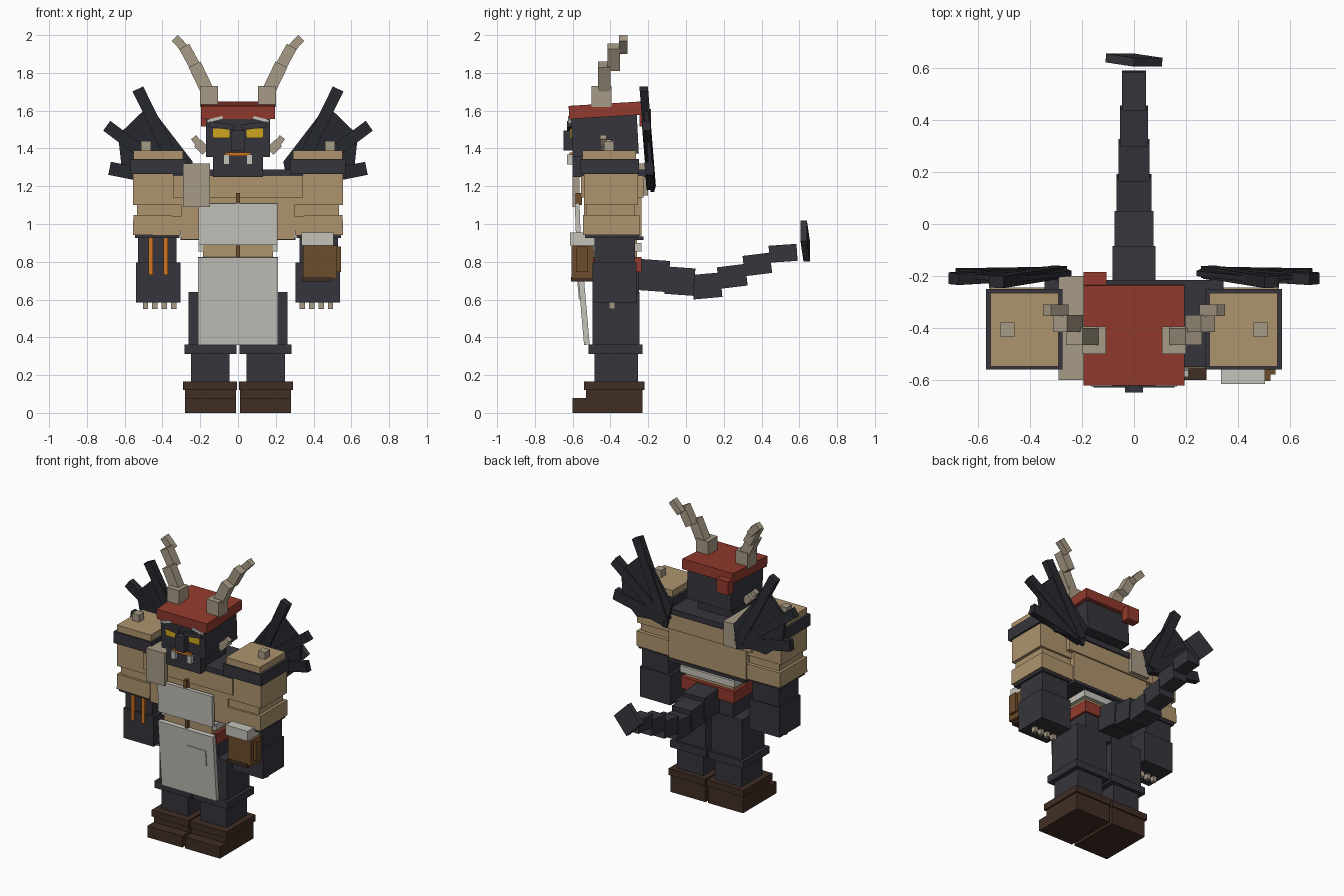
import bpy, bmesh, math
from mathutils import Matrix, Euler


def material(name, srgb):
    m = bpy.data.materials.new(name)
    m.diffuse_color = [((c / 255 + 0.055) / 1.055) ** 2.4 for c in srgb] + [1]
    return m


DARK = material("charcoal hide", (54, 53, 60))
WING = material("wing black", (41, 42, 48))
TAN = material("tan cloth", (174, 148, 110))
BONE = material("bone", (167, 155, 134))
LIGHT = material("apron grey", (196, 194, 186))
RED = material("red scarf", (146, 58, 46))
BOOT = material("boot brown", (64, 46, 36))
WOOD = material("mug brown", (108, 76, 44))
YELLOW = material("eye yellow", (205, 165, 32))
ORANGE = material("orange", (208, 116, 34))


def finish(name, mat, bm):
    bmesh.ops.recalc_face_normals(bm, faces=bm.faces)
    me = bpy.data.meshes.new(name)
    bm.to_mesh(me)
    bm.free()
    me.materials.append(mat)
    ob = bpy.data.objects.new(name, me)
    bpy.context.collection.objects.link(ob)
    return ob


def box(name, mat, x, y, z, rot=(0, 0, 0), side=1):
    """Box from (low, high) ranges, turned about its centre; side -1 mirrors in x."""
    bm = bmesh.new()
    bmesh.ops.create_cube(bm, size=1)
    c = [(a + b) / 2 for a, b in (x, y, z)]
    s = [b - a for a, b in (x, y, z)]
    r = Euler([math.radians(a) for a in rot]).to_matrix().to_4x4()
    bm.transform(Matrix.Scale(side, 4, (1, 0, 0)) @ Matrix.Translation(c) @ r @ Matrix.Diagonal((*s, 1)))
    return finish(name, mat, bm)


def pair(name, mat, x, y, z, rot=(0, 0, 0)):
    for s, tag in ((-1, "_right"), (1, "_left")):
        box(name + tag, mat, x, y, z, rot, s)


def beam_pair(name, mat, p, q, width, y):
    """Mirrored bar running from p to q in the front plane."""
    dx, dz = q[0] - p[0], q[1] - p[1]
    cx, cz, h = (p[0] + q[0]) / 2, (p[1] + q[1]) / 2, math.hypot(dx, dz) / 2
    pair(name, mat, (cx - width / 2, cx + width / 2), y, (cz - h, cz + h),
         (0, math.degrees(math.atan2(dx, dz)), 0))


def wing_plate(name, pts, y, thick):
    """Mirrored flat plate from an x-z outline, leaning forward at the top."""
    for s, tag in ((-1, "_right"), (1, "_left")):
        bm = bmesh.new()
        f, b = [[bm.verts.new((s * px, y + d - 0.08 * (pz - 1.2), pz)) for px, pz in pts]
                for d in (-thick / 2, thick / 2)]
        bm.faces.new(f)
        bm.faces.new(b)
        for i in range(len(pts)):
            j = (i + 1) % len(pts)
            bm.faces.new((f[i], f[j], b[j], b[i]))
        finish(name + tag, WING, bm)


# Boots and legs
pair("boot", BOOT, (0.01, 0.28), (-0.53, -0.23), (0, 0.13))
pair("boot_toe", BOOT, (0.01, 0.28), (-0.60, -0.52), (0, 0.08))
pair("boot_cuff", BOOT, (0.006, 0.29), (-0.54, -0.22), (0.12, 0.165))
pair("shin", DARK, (0.045, 0.25), (-0.485, -0.255), (0.16, 0.32))
pair("knee_band", DARK, (0.008, 0.283), (-0.515, -0.23), (0.312, 0.362))
pair("thigh", DARK, (0.02, 0.262), (-0.495, -0.245), (0.36, 0.64))

# Hips and waist wraps
box("pelvis", DARK, (-0.19, 0.19), (-0.49, -0.25), (0.6, 0.77))
box("red_sash", RED, (-0.205, 0.205), (-0.53, -0.235), (0.745, 0.825))
box("waist", TAN, (-0.185, 0.185), (-0.55, -0.26), (0.8, 0.93))
box("apron_belt", LIGHT, (-0.21, 0.21), (-0.545, -0.235), (0.855, 0.9))

# Torso
box("lower_torso", TAN, (-0.30, 0.30), (-0.54, -0.235), (0.92, 1.16))
box("torso_hem", DARK, (-0.305, 0.305), (-0.535, -0.225), (0.915, 0.935))
box("chest", TAN, (-0.345, 0.345), (-0.555, -0.225), (1.14, 1.255))
box("collar", DARK, (-0.345, 0.345), (-0.55, -0.215), (1.25, 1.288))

# Bone strap over one shoulder
box("strap_front", BONE, (-0.29, -0.148), (-0.60, -0.565), (1.09, 1.32))
box("strap_top", BONE, (-0.29, -0.148), (-0.60, -0.20), (1.285, 1.32))
box("strap_back", BONE, (-0.29, -0.148), (-0.23, -0.20), (1.15, 1.32))

# Apron with laces and pocket
box("apron_bib", LIGHT, (-0.21, 0.21), (-0.585, -0.56), (0.89, 1.11), (2, 0, 0))
box("apron_skirt", LIGHT, (-0.212, 0.212), (-0.56, -0.53), (0.36, 0.825), (5, 0, 0))
box("apron_pocket", LIGHT, (0.01, 0.152), (-0.572, -0.55), (0.6, 0.71), (5, 0, 0))
box("upper_lace", WOOD, (-0.01, 0.01), (-0.585, -0.55), (1.1, 1.165))
box("lower_lace", WOOD, (-0.01, 0.01), (-0.57, -0.54), (0.825, 0.885))

# Arms and shoulder pads
pair("upper_arm", TAN, (0.29, 0.557), (-0.54, -0.255), (1.1, 1.27))
pair("elbow", TAN, (0.30, 0.535), (-0.53, -0.27), (1.03, 1.11))
pair("sleeve_cuff", TAN, (0.30, 0.555), (-0.545, -0.245), (0.94, 1.045), (0, -1, 0))
pair("sleeve_lining", DARK, (0.31, 0.545), (-0.535, -0.255), (0.925, 0.945))
pair("pad_base", DARK, (0.275, 0.57), (-0.56, -0.25), (1.265, 1.345))
pair("pad_top", TAN, (0.29, 0.553), (-0.548, -0.265), (1.335, 1.39))
pair("pad_stud", BONE, (0.46, 0.513), (-0.435, -0.38), (1.385, 1.44))
pair("forearm", DARK, (0.325, 0.53), (-0.485, -0.27), (0.72, 0.935))
pair("hand", DARK, (0.305, 0.54), (-0.495, -0.262), (0.585, 0.795))
for i in range(4):
    cx = 0.34 + 0.05 * i
    pair(f"claw_{i + 1}", BONE, (cx - 0.014, cx + 0.014), (-0.407, -0.377), (0.55, 0.59))
for i, cx in enumerate((-0.463, -0.383)):
    box(f"arm_stripe_{i + 1}", ORANGE, (cx - 0.012, cx + 0.012), (-0.503, -0.483), (0.73, 0.925))

# Mug held in one hand
box("mug", WOOD, (0.345, 0.525), (-0.605, -0.49), (0.71, 0.885))
box("mug_base", BOOT, (0.34, 0.50), (-0.608, -0.49), (0.695, 0.72))
box("mug_handle", WOOD, (0.505, 0.545), (-0.58, -0.52), (0.745, 0.88))
box("mug_foam", LIGHT, (0.335, 0.505), (-0.615, -0.485), (0.885, 0.955))

# Head and face
box("head", DARK, (-0.17, 0.17), (-0.605, -0.255), (1.365, 1.57), (3, 0, 0))
box("jaw", DARK, (-0.132, 0.132), (-0.602, -0.32), (1.25, 1.38))
box("nose", DARK, (-0.035, 0.035), (-0.648, -0.59), (1.39, 1.495))
box("mouth", ORANGE, (-0.07, 0.07), (-0.618, -0.598), (1.36, 1.378))
pair("tusk", LIGHT, (0.045, 0.078), (-0.63, -0.598), (1.315, 1.368))
pair("eye", YELLOW, (0.045, 0.132), (-0.613, -0.595), (1.455, 1.505))
pair("brow", DARK, (0.02, 0.155), (-0.63, -0.595), (1.505, 1.535), (0, -8, 0))
pair("brow_streak", LIGHT, (0.08, 0.165), (-0.625, -0.595), (1.545, 1.562), (0, 14, 0))
beam_pair("cheek_spike", BONE, (0.17, 1.385), (0.215, 1.43), 0.05, (-0.455, -0.395))
beam_pair("cheek_spike_tip", BONE, (0.205, 1.42), (0.235, 1.46), 0.035, (-0.455, -0.42))

# Head scarf and knot
box("head_scarf", RED, (-0.195, 0.195), (-0.62, -0.235), (1.567, 1.637), (3.5, 0, 0))
box("scarf_knot", RED, (-0.195, -0.105), (-0.245, -0.185), (1.515, 1.61))

# Horns
pair("horn_base", BONE, (0.107, 0.2), (-0.5, -0.395), (1.62, 1.73))
beam_pair("horn_lower", BONE, (0.165, 1.71), (0.23, 1.845), 0.07, (-0.465, -0.4))
beam_pair("horn_middle", BONE, (0.222, 1.825), (0.285, 1.94), 0.06, (-0.415, -0.35))
beam_pair("horn_tip", BONE, (0.268, 1.915), (0.335, 1.985), 0.045, (-0.355, -0.31))

# Wings: membrane plus three struts fanning from the root
wing_plate("wing_membrane", [(0.24, 1.33), (0.44, 1.59), (0.48, 1.62), (0.635, 1.47), (0.615, 1.29),
                             (0.50, 1.19), (0.38, 1.2), (0.27, 1.17)], -0.18, 0.02)
for i, (tx, tz, w) in enumerate(((0.53, 1.715, 0.062), (0.695, 1.52, 0.064), (0.68, 1.295, 0.07))):
    rx, rz = 0.285, 1.215
    n = math.hypot(tx - rx, tz - rz)
    ox, oz = -(tz - rz) / n * w / 2, (tx - rx) / n * w / 2
    wing_plate(f"wing_strut_{i + 1}", [(rx + ox, rz + oz), (tx + ox, tz + oz),
                                       (tx - ox, tz - oz), (rx - ox, rz - oz)], -0.182 - 0.003 * i, 0.045)

# Tail: half width, y range, z range
TAIL = [(0.082, -0.26, -0.09, 0.645, 0.81, -4), (0.075, -0.11, 0.045, 0.625, 0.77, -4),
        (0.067, 0.035, 0.187, 0.607, 0.737, 5), (0.06, 0.17, 0.32, 0.665, 0.78, 7),
        (0.053, 0.305, 0.45, 0.732, 0.84, 7), (0.047, 0.44, 0.588, 0.8, 0.89, 4)]
for i, (w, y0, y1, z0, z1, a) in enumerate(TAIL):
    box(f"tail_segment_{i + 1}", DARK, (-w, w), (y0, y1), (z0, z1), (a, 0, 0))
box("tail_tip", DARK, (-0.077, 0.077), (0.614, 0.648), (0.833, 0.987), (6, 45, 0))
